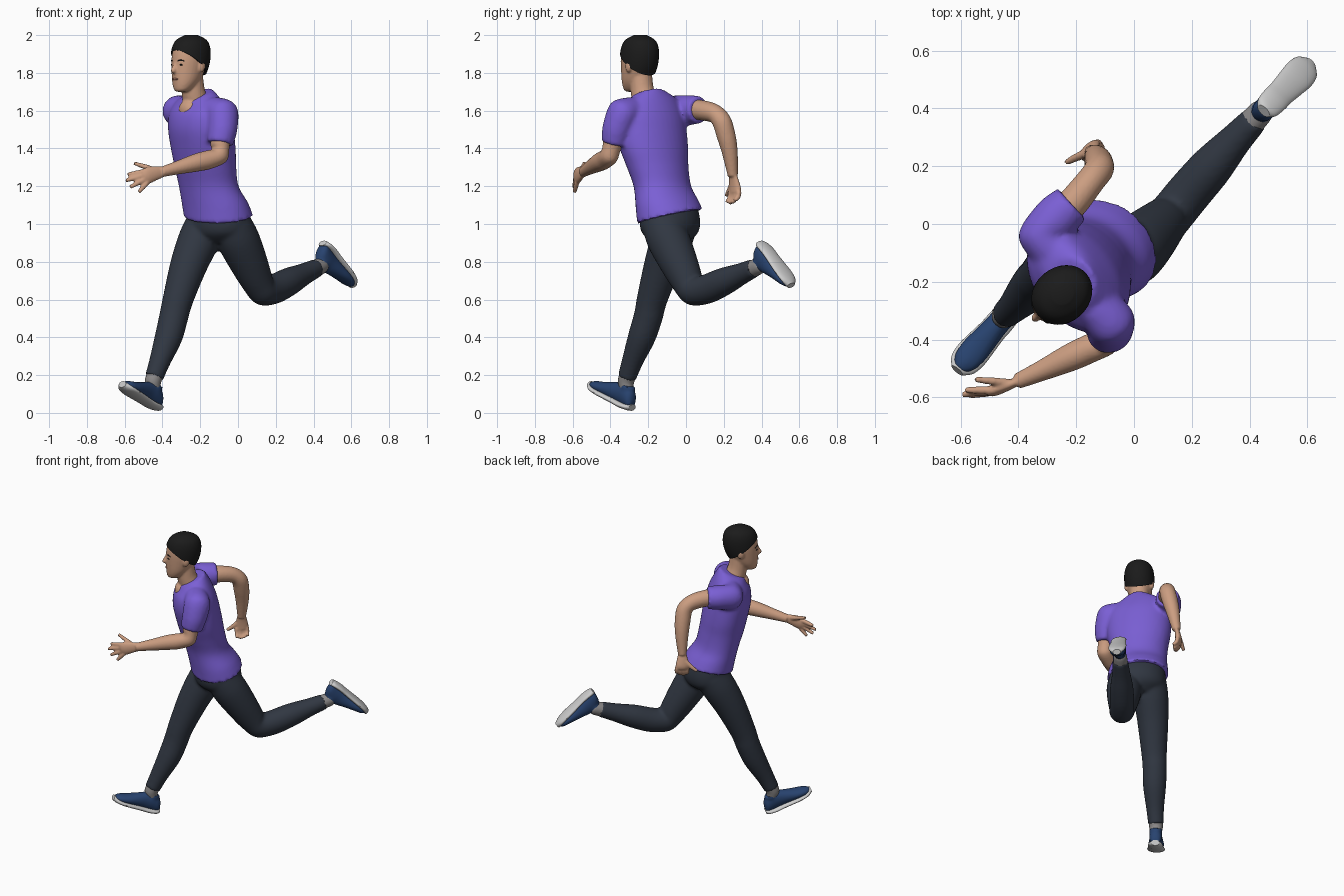
import bpy, bmesh, math
from mathutils import Vector as V, Matrix

UP = V((0, 0, 1))
LEFT = V((0.656, -0.755, 0))      # runner's left
FWD = V((-0.755, -0.656, 0))      # running direction


def material(name, r, g, b):
    m = bpy.data.materials.new(name)
    m.diffuse_color = (r, g, b, 1)
    return m


PURPLE = material("purple_cloth", 0.195, 0.115, 0.66)
DENIM = material("dark_denim", 0.030, 0.038, 0.054)
SKIN = material("skin", 0.60, 0.34, 0.22)
HAIR = material("black_hair", 0.011, 0.011, 0.011)
BLUE = material("shoe_blue", 0.021, 0.056, 0.16)
SOLE = material("sole_white", 0.60, 0.60, 0.60)
SOCK = material("sock_grey", 0.26, 0.25, 0.25)
LIP = material("lips", 0.42, 0.19, 0.14)


def loft(bm, rings, n=28, sub=5):
    """Closed skin through rings (centre, half-axis A, half-axis B), smoothly interpolated."""
    fine = []
    for i in range(len(rings) - 1):
        q = [rings[max(i - 1, 0)], rings[i], rings[i + 1], rings[min(i + 2, len(rings) - 1)]]
        for k in range(sub + (i == len(rings) - 2)):
            t = k / sub
            fine.append([0.5 * (2 * p1 + (p2 - p0) * t + (2 * p0 - 5 * p1 + 4 * p2 - p3) * t * t
                                + (3 * p1 - p0 - 3 * p2 + p3) * t ** 3)
                         for p0, p1, p2, p3 in zip(*q)])
    loops = [[bm.verts.new(c + a * math.cos(2 * math.pi * j / n) + b * math.sin(2 * math.pi * j / n))
              for j in range(n)] for c, a, b in fine]
    for r, s in zip(loops, loops[1:]):
        for j in range(n):
            bm.faces.new((r[j], r[(j + 1) % n], s[(j + 1) % n], s[j]))
    bm.faces.new(loops[0][::-1])
    bm.faces.new(loops[-1])


def tube(bm, pts, ref=LEFT, flat=1.0, n=20):
    """Round limb through points (x, y, z, radius); flat squashes it across ref."""
    c = [V(p[:3]) for p in pts]
    rings = []
    for i, p in enumerate(pts):
        t = (c[min(i + 1, len(c) - 1)] - c[max(i - 1, 0)]).normalized()
        a = (ref - t * ref.dot(t)).normalized()
        rings.append((c[i], a * p[3] * flat, t.cross(a) * p[3]))
    loft(bm, rings, n)


def ball(bm, c, rx, ry, rz):
    """Ellipsoid in the runner's frame: rx sideways, ry forward, rz up."""
    m = Matrix((LEFT * rx, FWD * ry, UP * rz)).transposed().to_4x4()
    bmesh.ops.create_uvsphere(bm, u_segments=20, v_segments=12, radius=1,
                              matrix=Matrix.Translation(c) @ m)


def finish(name, bm, mat, voxel=0, smooth=0, solid=0):
    bmesh.ops.recalc_face_normals(bm, faces=bm.faces)
    me = bpy.data.meshes.new(name)
    bm.to_mesh(me)
    bm.free()
    me.materials.append(mat)
    ob = bpy.data.objects.new(name, me)
    bpy.context.collection.objects.link(ob)
    if solid:
        s = ob.modifiers.new("solid", 'SOLIDIFY')
        s.thickness, s.offset = solid, -1
    if voxel:
        r = ob.modifiers.new("merge", 'REMESH')
        r.mode, r.voxel_size, r.use_smooth_shade = 'VOXEL', voxel, True
    if smooth:
        s = ob.modifiers.new("smooth", 'SMOOTH')
        s.factor, s.iterations = 0.5, smooth
    bpy.ops.object.select_all(action='DESELECT')
    ob.select_set(True)
    bpy.context.view_layer.objects.active = ob
    bpy.ops.object.convert(target='MESH')
    bpy.ops.object.shade_smooth_by_angle(angle=math.radians(45))
    return ob


def body_ring(x, y, z, a, b, lat, tilt=(0, 0)):
    l = V((lat[0], lat[1], 0)).normalized()
    return V((x, y, z)), l * a + UP * tilt[0], l.cross(UP) * b + UP * tilt[1]


# shirt: twisted torso with two sleeves
HIP, CHEST = (0.80, -0.60), (0.61, -0.79)
bm = bmesh.new()
loft(bm, [body_ring(-.103, -.085, 1.04, .195, .160, HIP, (-.018, -.035)),
          body_ring(-.122, -.102, 1.11, .188, .150, HIP, (-.010, -.020)),
          body_ring(-.155, -.125, 1.20, .172, .137, (.76, -.65)),
          body_ring(-.172, -.150, 1.30, .182, .142, (.70, -.71)),
          body_ring(-.184, -.170, 1.40, .202, .147, (.64, -.77)),
          body_ring(-.197, -.186, 1.50, .210, .147, CHEST),
          body_ring(-.203, -.190, 1.58, .205, .132, CHEST),
          body_ring(-.207, -.192, 1.645, .165, .100, CHEST, (-.01, -.015)),
          body_ring(-.215, -.200, 1.69, .085, .078, CHEST, (0, -.03))], 40)
tube(bm, [(-.13, -.28, 1.60, .075), (-.082, -.335, 1.585, .084), (-.082, -.362, 1.51, .080),
          (-.095, -.380, 1.425, .070)])
tube(bm, [(-.27, -.10, 1.60, .080), (-.318, -.040, 1.598, .083), (-.275, .015, 1.603, .080),
          (-.215, .070, 1.605, .072)], UP)
finish("shirt", bm, PURPLE, 0.011, 5)

# trousers: pelvis with a forward right leg and a trailing left leg
R_ANKLE, L_ANKLE = (-.450, -.318, .165), (.440, .388, .780)
bm = bmesh.new()
loft(bm, [body_ring(-.11, -.09, 1.12, .165, .130, HIP), body_ring(-.10, -.085, 1.02, .180, .148, HIP),
          body_ring(-.10, -.085, .95, .165, .135, HIP), body_ring(-.10, -.085, .90, .09, .08, HIP)], 36)
tube(bm, [(-.165, -.040, 1.01, .105), (-.205, -.075, .92, .110), (-.262, -.125, .78, .098),
          (-.318, -.180, .60, .081), (-.340, -.200, .51, .077), (-.368, -.235, .40, .073),
          (-.415, -.285, .27, .056), (-.445, -.313, .185, .049)], n=28)
tube(bm, [(-.035, -.130, 1.00, .105), (.000, -.095, .92, .113), (.050, -.045, .81, .103),
          (.105, .010, .69, .084), (.133, .038, .648, .079), (.190, .108, .655, .078),
          (.270, .200, .695, .074), (.350, .290, .735, .058), (.418, .362, .768, .049)], n=28)
finish("trousers", bm, DENIM, 0.011, 4)

# shoes, soles and socks
# stations along the foot: distance from heel, half width, height of upper
STATIONS = [(.000, .020, .050), (.020, .036, .095), (.065, .041, .125), (.110, .041, .115),
            (.170, .046, .090), (.230, .050, .066), (.280, .042, .050), (.312, .018, .034)]
for side, heel, toe, ankle in (("right", (-.425, -.297, .004), (-.618, -.515, .125), R_ANKLE),
                               ("left", (.465, .407, .915), (.620, .565, .700), L_ANKLE)):
    heel, toe, ankle = V(heel), V(toe), V(ankle)
    t = (toe - heel).normalized()
    u = ankle - heel
    u = (u - t * u.dot(t)).normalized()
    w = t.cross(u)
    bm = bmesh.new()
    loft(bm, [(heel + t * s + u * (h / 2 + .012), w * a, u * h / 2) for s, a, h in STATIONS], 24)
    tube(bm, [(*(heel + t * .068 + u * .07), .040), (*(heel + t * .068 + u * .125), .043)], w, .95)
    finish(side + "_shoe", bm, BLUE, 0.008, 3)
    bm = bmesh.new()
    # sole: flat slab whose outline follows the shoe, slightly sprung at heel and toe
    loft(bm, [(heel + t * (s * 1.03 - .005) + u * (.016 + .9 * max(0, abs(s - .155) - .10) ** 1.5),
               w * (a + .007), u * .018) for s, a, h in STATIONS], 24)
    finish(side + "_sole", bm, SOLE)
    bm = bmesh.new()
    foot_top = heel + t * .07 + u * .10
    leg = (V((-.415, -.285, .27)) if side == "right" else V((.350, .290, .735))) - ankle
    end = ankle + leg.normalized() * .055
    tube(bm, [(*foot_top, .036), (*ankle, .043), (*end, .046)], w)
    finish(side + "_sock", bm, SOCK)

# left arm, reaching forward with an open hand
bm = bmesh.new()
tube(bm, [(-.085, -.365, 1.50, .052), (-.095, -.390, 1.42, .052), (-.098, -.405, 1.365, .050),
          (-.150, -.430, 1.342, .050), (-.220, -.462, 1.325, .048), (-.320, -.508, 1.298, .036),
          (-.405, -.545, 1.275, .027)], UP)
ACROSS = V((-.25, .95, 0))
tube(bm, [(-.390, -.540, 1.278, .027), (-.430, -.556, 1.270, .036), (-.475, -.572, 1.258, .044),
          (-.500, -.580, 1.248, .038)], ACROSS, .48)
for base, tip in (((-.490, -.575, 1.278), (-.585, -.575, 1.262)), ((-.495, -.578, 1.258), (-.595, -.590, 1.230)),
                  ((-.492, -.580, 1.238), (-.572, -.595, 1.195)), ((-.480, -.578, 1.222), (-.525, -.590, 1.168)),
                  ((-.435, -.550, 1.285), (-.550, -.538, 1.322))):
    mid = (V(base) + V(tip)) / 2
    tube(bm, [(*base, .015), (*mid, .0135), (*tip, .010)], ACROSS, n=10)
finish("left_arm", bm, SKIN, 0.0065, 2)

# right arm, elbow drawn back and forearm hanging
bm = bmesh.new()
tube(bm, [(-.265, .020, 1.603, .054), (-.210, .075, 1.603, .054), (-.150, .150, 1.585, .050),
          (-.122, .188, 1.545, .051), (-.122, .212, 1.470, .050), (-.130, .232, 1.380, .042),
          (-.145, .248, 1.255, .027)], LEFT)
tube(bm, [(-.144, .247, 1.265, .027), (-.150, .254, 1.225, .036), (-.152, .260, 1.185, .043),
          (-.150, .260, 1.165, .040)], LEFT, .48)
palm = V((-.150, .258, 1.170))
for k, drop in ((.033, .055), (.011, .062), (-.011, .058), (-.033, .045)):
    a = palm + FWD * k
    b = a - UP * drop * .6 + LEFT * .006
    c = a - UP * drop + LEFT * .028
    tube(bm, [(*a, .015), (*b, .014), (*c, .011)], FWD, n=10)
tube(bm, [(-.165, .245, 1.215, .016), (-.205, .228, 1.175, .014), (-.235, .213, 1.150, .010)], n=10)
finish("right_arm", bm, SKIN, 0.0065, 2)

# head: skull, jaw, nose, ears and neck
C = V((-.255, -.250, 0))


def at(f, w, z):
    return C + FWD * f + LEFT * w + UP * z


# height, forward shift, half width, half depth
SKULL = [(1.700, .058, .022, .028), (1.712, .052, .044, .046), (1.755, .030, .067, .074),
         (1.820, .010, .080, .096), (1.880, .000, .085, .104), (1.930, -.004, .080, .098),
         (1.965, -.006, .062, .076), (1.988, -.006, .022, .028)]
bm = bmesh.new()
loft(bm, [(at(f, 0, z), LEFT * w, FWD * d) for z, f, w, d in SKULL], 32)
tube(bm, [(*at(.098, 0, 1.858), .007), (*at(.110, 0, 1.830), .011), (*at(.116, 0, 1.812), .015),
          (*at(.104, 0, 1.803), .011)], n=12)
for s in (-1, 1):
    ball(bm, at(-.012, s * .084, 1.835), .012, .022, .032)
ball(bm, at(.094, 0, 1.768), .024, .012, .014)
tube(bm, [(-.215, -.205, 1.575, .078), (-.222, -.214, 1.64, .070), (-.238, -.232, 1.71, .062),
          (-.247, -.240, 1.80, .060)])
ball(bm, V((-.262, -.250, 1.605)), .060, .045, .055)
finish("head_and_neck", bm, SKIN, 0.007, 3)

# hair: cap around the skull, trimmed along a slanted hairline
bm = bmesh.new()
loft(bm, [(at(f - .005, 0, 1.86 + (z - 1.86) * 1.09), LEFT * (w + .011), FWD * (d + .009))
          for z, f, w, d in SKULL], 32)
n = (UP - FWD * .72).normalized()
bmesh.ops.bisect_plane(bm, geom=bm.verts[:] + bm.edges[:] + bm.faces[:], dist=1e-5,
                       plane_co=at(0, 0, 1.848), plane_no=n, clear_inner=True)
finish("hair", bm, HAIR, solid=.02)

# eyes, eyebrows and mouth as thin raised plates
for s, side in ((-1, "right"), (1, "left")):
    bm = bmesh.new()
    ball(bm, at(.091, s * .034, 1.843), .011, .008, .005)
    finish(side + "_eye", bm, HAIR)
    bm = bmesh.new()
    tube(bm, [(*at(.099, s * .018, 1.863), .004), (*at(.094, s * .036, 1.867), .004),
              (*at(.082, s * .052, 1.862), .003)], UP, n=8)
    finish(side + "_eyebrow", bm, HAIR)
bm = bmesh.new()
ball(bm, at(.101, 0, 1.767), .022, .008, .006)
finish("mouth", bm, LIP)
